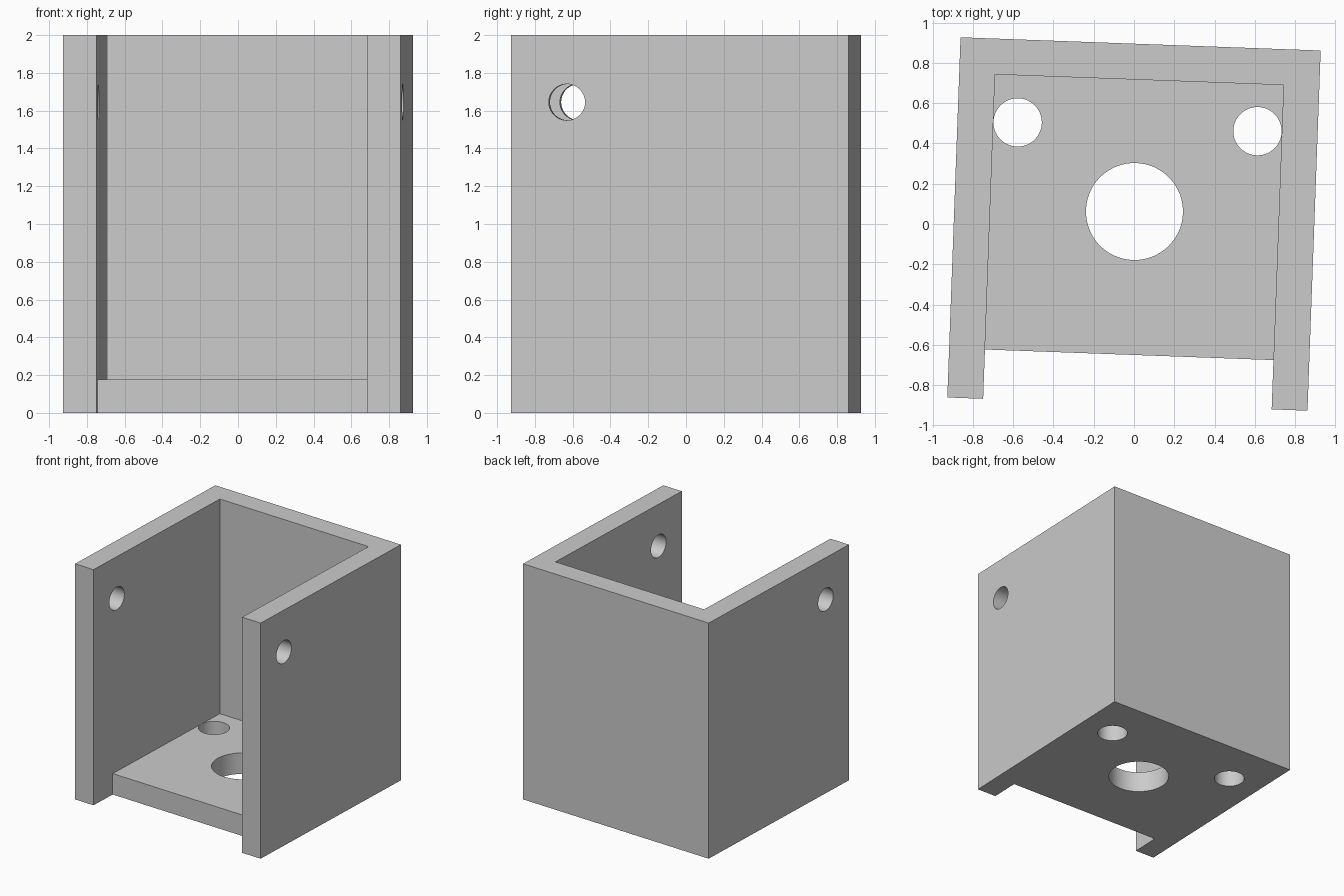
import bpy
import math

cube = bpy.data.objects.get("Cube")
if cube:
    bpy.data.objects.remove(cube, do_unlink=True)

HALF = 0.895      # half width of the square footprint
WALL = 0.178      # wall and floor thickness
INNER = HALF - WALL
HEIGHT = 2.0
FLOOR_FRONT = -0.65
TURN = math.radians(-2.1)

grey = bpy.data.materials.new("plain grey")
grey.use_nodes = True
colour = (0.6, 0.6, 0.6, 1)
grey.diffuse_color = colour
grey.node_tree.nodes["Principled BSDF"].inputs["Base Color"].default_value = colour


def box(name, low, high):
    centre = [(a + b) / 2 for a, b in zip(low, high)]
    bpy.ops.mesh.primitive_cube_add(size=1, location=centre)
    obj = bpy.context.object
    obj.name = name
    obj.scale = [b - a for a, b in zip(low, high)]
    bpy.ops.object.transform_apply(location=True, rotation=True, scale=True)
    return obj


def drill(name, centre, radius, depth, axis="Z"):
    turn = (0, math.pi / 2, 0) if axis == "X" else (0, 0, 0)
    bpy.ops.mesh.primitive_cylinder_add(vertices=64, radius=radius, depth=depth,
                                        location=centre, rotation=turn)
    obj = bpy.context.object
    obj.name = name
    bpy.ops.object.transform_apply(location=True, rotation=True, scale=True)
    return obj


# Solid block that becomes the open-fronted bracket
bracket = box("bracket", (-HALF, -HALF, 0), (HALF, HALF, HEIGHT))
bracket.data.materials.append(grey)

# Cavity above the floor, and the notch in front of the floor
cutters = [
    box("cavity_cutter", (-INNER, -HALF - 1, WALL), (INNER, INNER, HEIGHT + 1)),
    box("notch_cutter", (-INNER, -HALF - 1, -1), (INNER, FLOOR_FRONT, HEIGHT + 1)),
]

# Large centre hole and two small holes through the floor
cutters.append(drill("centre_hole_cutter", (0, 0.062, 0), 0.241, 1))
for side in (-1, 1):
    cutters.append(drill("floor_hole_cutter", (side * 0.596, 0.483, 0), 0.12, 1))

# Pivot hole through both side walls
cutters.append(drill("side_hole_cutter", (0, -0.598, 1.645), 0.096, 3, "X"))

bpy.ops.object.select_all(action="DESELECT")
bpy.context.view_layer.objects.active = bracket
bracket.select_set(True)
for cutter in cutters:
    cutter.hide_render = True
    cut = bracket.modifiers.new(cutter.name, "BOOLEAN")
    cut.operation = "DIFFERENCE"
    cut.solver = "EXACT"
    cut.object = cutter
    bpy.ops.object.modifier_apply(modifier=cut.name)
    bpy.data.objects.remove(cutter, do_unlink=True)

# Slight turn of the whole bracket, and smooth hole walls
bracket.rotation_euler.z = TURN
bpy.ops.object.transform_apply(location=True, rotation=True, scale=True)
bpy.ops.object.shade_smooth_by_angle(angle=math.radians(30))
